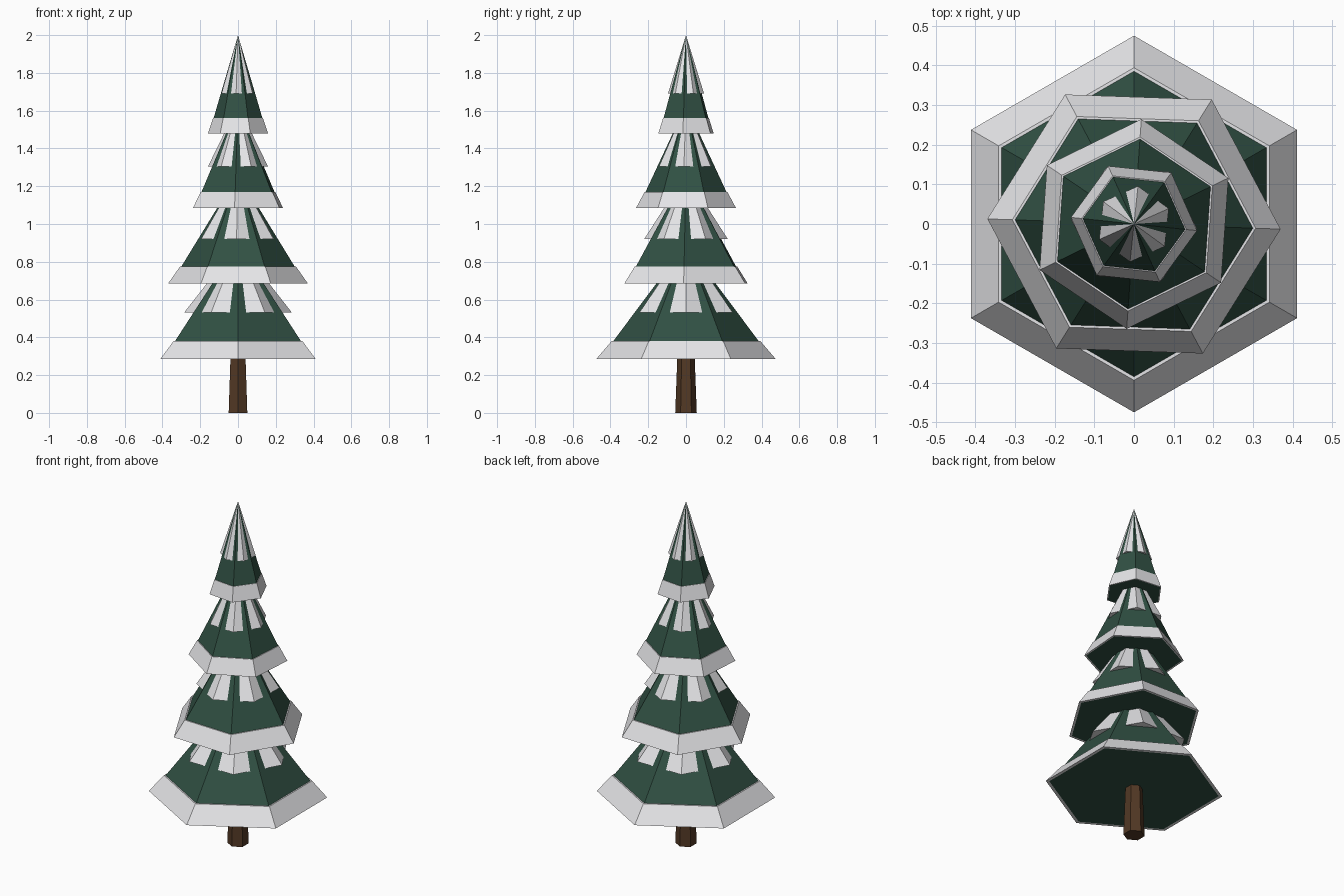
import bpy
import bmesh
from math import cos, sin, radians

SIDES = 6

cube = bpy.data.objects.get("Cube")
if cube:
    bpy.data.objects.remove(cube, do_unlink=True)


def material(name, rgb):
    mat = bpy.data.materials.new(name)
    mat.use_nodes = True
    mat.diffuse_color = (*rgb, 1)
    mat.node_tree.nodes["Principled BSDF"].inputs["Base Color"].default_value = (*rgb, 1)
    return mat


green = material("dark green needles", (0.03, 0.08, 0.056))
white = material("snow white", (0.8, 0.8, 0.82))
brown = material("bark brown", (0.084, 0.04, 0.018))


def hexagon(bm, radius, z, turn):
    """Ring of vertices, first one at the angle turn."""
    angles = [radians(turn + i * 360 / SIDES) for i in range(SIDES)]
    return [bm.verts.new((radius * cos(a), radius * sin(a), z)) for a in angles]


def finish(name, bm, mat):
    bmesh.ops.recalc_face_normals(bm, faces=bm.faces)
    mesh = bpy.data.meshes.new(name)
    bm.to_mesh(mesh)
    bm.free()
    mesh.materials.append(mat)
    obj = bpy.data.objects.new(name, mesh)
    bpy.context.collection.objects.link(obj)
    return obj


def bridge(bm, lower, upper):
    for i in range(SIDES):
        j = (i + 1) % SIDES
        bm.faces.new((lower[i], lower[j], upper[j], upper[i]))


def cone(name, radius, z, apex, turn, mat):
    """Six-sided pyramid with a closed base."""
    bm = bmesh.new()
    base = hexagon(bm, radius, z, turn)
    tip = bm.verts.new((0, 0, apex))
    bm.faces.new(base)
    for i in range(SIDES):
        bm.faces.new((base[i], base[(i + 1) % SIDES], tip))
    return finish(name, bm, mat)


def band(name, profile, turn, mat):
    """Closed hexagonal ring swept from a (radius, height) section."""
    bm = bmesh.new()
    rings = [hexagon(bm, r, z, turn) for r, z in profile]
    for k, ring in enumerate(rings):
        bridge(bm, ring, rings[(k + 1) % len(rings)])
    return finish(name, bm, mat)


# Trunk: tapered hexagonal post, running a little way into the lowest tier
bm = bmesh.new()
foot = hexagon(bm, 0.057, 0, 30)
head = hexagon(bm, 0.045, 0.32, 30)
bridge(bm, foot, head)
bm.faces.new(foot)
bm.faces.new(head)
finish("trunk", bm, brown)

# Tiers, lowest first: base height, apex height, rim radius, turn
tiers = [
    ("lowest", 0.285, 0.895, 0.475, 30),
    ("lower", 0.685, 1.265, 0.37, -2),
    ("upper", 1.085, 1.63, 0.265, 26),
    ("top", 1.48, 2.0, 0.16, -6),
]
for label, base, apex, radius, turn in tiers:
    height = apex - base
    rim_top = base + 0.155 * height
    # Branches
    cone(label + "_branches", 0.96 * radius, base, apex, turn, green)
    # Snow along the lower edge
    band(label + "_snow_rim",
         [(radius, base), (0.83 * radius, rim_top),
          (0.79 * radius, rim_top), (0.96 * radius, base)], turn, white)
    # Snow cap turned half a side, so its ridges break through each branch face
    cone(label + "_snow_cap", 0.6 * radius, base + 0.404 * height, apex,
         turn + 180 / SIDES, white)
